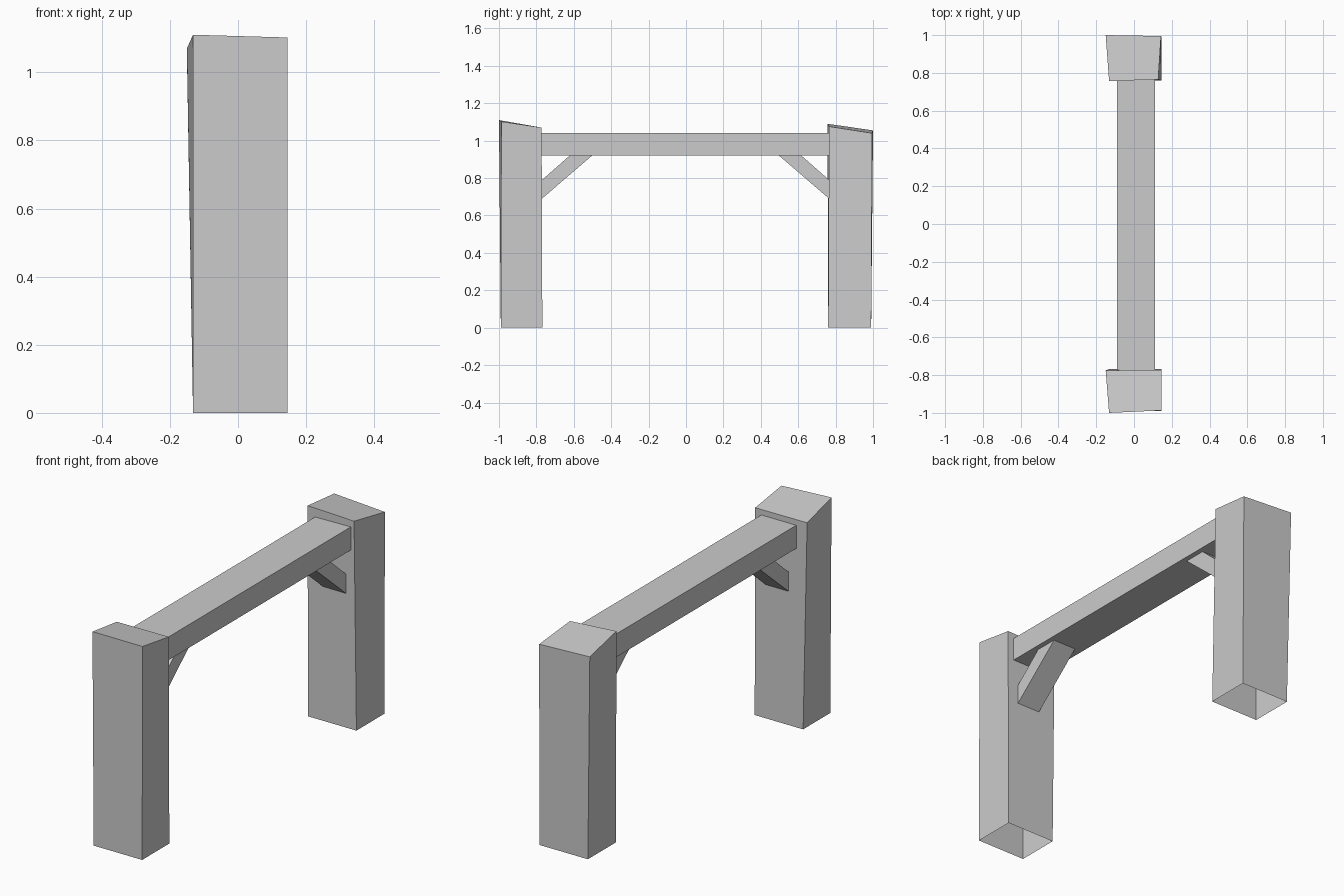
import bpy

if "Cube" in bpy.data.objects:
    bpy.data.objects.remove(bpy.data.objects["Cube"])

BOX_SIDES = [(0, 1, 5, 4), (1, 2, 6, 5), (2, 3, 7, 6), (3, 0, 4, 7)]
TOP, BOTTOM = (4, 5, 6, 7), (3, 2, 1, 0)


def make_box(name, lower, upper, faces):
    """Six-sided block from a lower and an upper ring of four corners."""
    mesh = bpy.data.meshes.new(name)
    mesh.from_pydata(lower + upper, [], faces)
    mesh.update()
    obj = bpy.data.objects.new(name, mesh)
    bpy.context.collection.objects.link(obj)
    return obj


def post(name, y0, y1, top):
    """Rough-hewn post, open underneath, with an uneven sloping top."""
    foot = [(-0.132, y0, 0), (0.145, y0, 0), (0.145, y1, 0), (-0.132, y1, 0)]
    return make_box(name, foot, top, BOX_SIDES + [TOP])


def bar(name, profile, x0, x1):
    """Four-sided y-z profile extruded along x."""
    near = [(x1, y, z) for y, z in profile]
    far = [(x0, y, z) for y, z in profile]
    if sum(y for y, z in profile) > 0.5:  # keep normals outward when mirrored
        near, far = near[::-1], far[::-1]
    return make_box(name, far, near, BOX_SIDES + [TOP, BOTTOM])


# Posts
post("front_post", -0.99, -0.768,
     [(-0.132, -1.0, 1.11), (0.145, -0.987, 1.102),
      (0.145, -0.772, 1.07), (-0.15, -0.775, 1.07)])
post("back_post", 0.76, 0.99,
     [(-0.132, 0.757, 1.09), (0.128, 0.765, 1.076),
      (0.143, 0.995, 1.04), (-0.15, 1.0, 1.055)])

# Rail between the posts
bar("rail", [(-0.772, 0.922), (0.765, 0.922), (0.765, 1.042), (-0.772, 1.042)],
    -0.09, 0.11)

# Diagonal braces under the rail
brace = [(-0.77, 0.69), (-0.5, 0.922), (-0.62, 0.922), (-0.77, 0.79)]
bar("front_brace", brace, -0.048, 0.084)
bar("back_brace", [(-y - 0.005, z) for y, z in brace], -0.048, 0.084)
